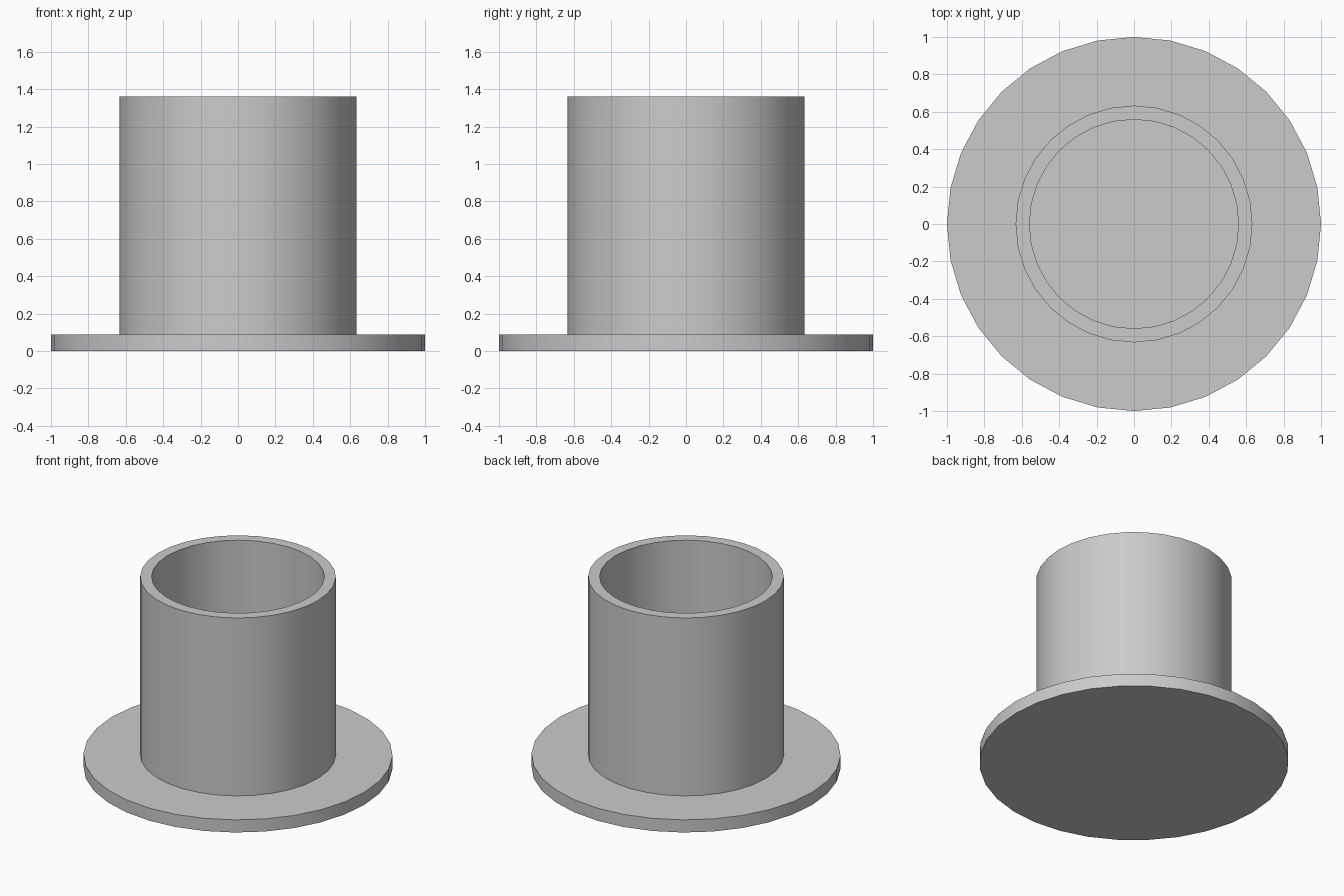
import bpy, bmesh, math

if "Cube" in bpy.data.objects:
    bpy.data.objects.remove(bpy.data.objects["Cube"])

SIDES = 32


def finish(name, bm):
    bmesh.ops.recalc_face_normals(bm, faces=bm.faces)
    mesh = bpy.data.meshes.new(name)
    bm.to_mesh(mesh)
    bm.free()
    ob = bpy.data.objects.new(name, mesh)
    bpy.context.collection.objects.link(ob)
    bpy.ops.object.select_all(action='DESELECT')
    ob.select_set(True)
    bpy.context.view_layer.objects.active = ob
    bpy.ops.object.shade_smooth_by_angle(angle=math.radians(30))
    return ob


def lathe(name, profile, closed=False):
    """Revolve (radius, z) points; open profiles get flat end caps."""
    bm = bmesh.new()
    rings = [[bm.verts.new((r * math.cos(2 * math.pi * i / SIDES),
                            r * math.sin(2 * math.pi * i / SIDES), z))
              for i in range(SIDES)] for r, z in profile]
    pairs = list(zip(rings, rings[1:]))
    if closed:
        pairs.append((rings[-1], rings[0]))
    else:
        bm.faces.new(rings[0])
        bm.faces.new(rings[-1])
    for a, b in pairs:
        for i in range(SIDES):
            j = (i + 1) % SIDES
            bm.faces.new((a[i], a[j], b[j], b[i]))
    return finish(name, bm)


BASE_TOP, TUBE_TOP = 0.09, 1.36
OUTER, INNER = 0.633, 0.559

# Flat round base plate
lathe("base_plate", [(1.0, 0.0), (1.0, BASE_TOP)])

# Open-topped tube wall standing on the plate
lathe("tube_wall", [(OUTER, BASE_TOP), (OUTER, TUBE_TOP),
                    (INNER, TUBE_TOP), (INNER, BASE_TOP)], closed=True)
